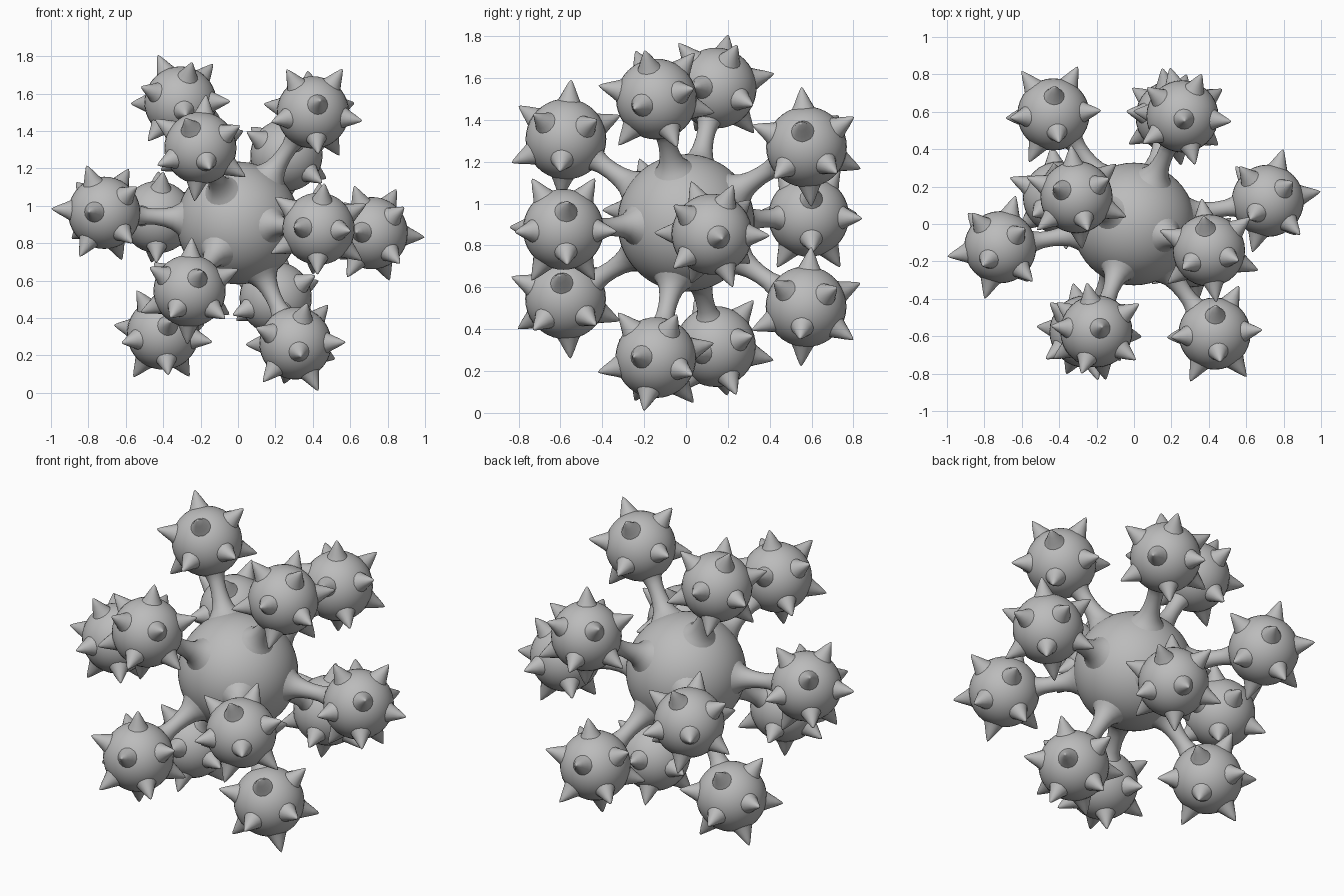
import bpy, bmesh, math
from mathutils import Vector, Matrix

if "Cube" in bpy.data.objects:
    bpy.data.objects.remove(bpy.data.objects["Cube"], do_unlink=True)

CENTRE = Vector((0, 0, 0.908))
CORE_R, BALL_R, REACH = 0.328, 0.193, 0.728

grey = bpy.data.materials.new("plain grey")
grey.use_nodes = True
grey.diffuse_color = (0.5, 0.5, 0.5, 1)
grey.node_tree.nodes["Principled BSDF"].inputs["Base Color"].default_value = (0.5, 0.5, 0.5, 1)


def icosahedral_directions(pole, neighbour):
    """Twelve evenly spread directions, fixed by one pole and one neighbour."""
    w = pole.normalized()
    u = (neighbour - w * neighbour.dot(w)).normalized()
    v = w.cross(u)
    ring = []
    for k in range(5):
        a = k * math.tau / 5
        ring.append((w + 2 * (u * math.cos(a) + v * math.sin(a))).normalized())
    half = [w] + ring
    return half + [-d for d in half]


def add_sphere(bm, centre, radius, u, v):
    bmesh.ops.create_uvsphere(bm, u_segments=u, v_segments=v, radius=radius,
                              matrix=Matrix.Translation(centre))


def add_lathe(bm, origin, axis, profile, sides):
    """Sweep (distance, radius) points round an axis."""
    rot = axis.to_track_quat('Z', 'Y')
    rings = []
    for dist, r in profile:
        rings.append([bm.verts.new(origin + rot @ Vector((
            r * math.cos(i * math.tau / sides), r * math.sin(i * math.tau / sides), dist)))
            for i in range(sides)])
    for lo, hi in zip(rings, rings[1:]):
        for i in range(sides):
            j = (i + 1) % sides
            bm.faces.new((lo[i], lo[j], hi[j], hi[i]))


def finish(name, bm):
    bmesh.ops.remove_doubles(bm, verts=bm.verts, dist=0.00001)
    mesh = bpy.data.meshes.new(name)
    bm.to_mesh(mesh)
    bm.free()
    mesh.materials.append(grey)
    mesh.shade_smooth()
    obj = bpy.data.objects.new(name, mesh)
    bpy.context.collection.objects.link(obj)
    return obj


directions = icosahedral_directions(Vector((-0.422, 0.198, 0.884)),
                                    Vector((-0.982, -0.17, 0.076)))

# Central core
bm = bmesh.new()
add_sphere(bm, CENTRE, CORE_R, 48, 32)
finish("core", bm)

# Stems flare into the core and into the balls
stem_profile = [(0.28, 0.125), (0.305, 0.1), (0.33, 0.078), (0.36, 0.06), (0.40, 0.049),
                (0.45, 0.043), (0.50, 0.044), (0.535, 0.052), (0.56, 0.066)]
spike_profile = [(0.165, 0.066), (0.187, 0.053), (0.21, 0.041), (0.245, 0.025),
                 (0.278, 0.008), (0.287, 0)]

for n, d in enumerate(directions, 1):
    hub = CENTRE + d * REACH

    bm = bmesh.new()
    add_lathe(bm, CENTRE, d, stem_profile, 24)
    finish(f"stem_{n}", bm)

    bm = bmesh.new()
    add_sphere(bm, hub, BALL_R, 32, 20)
    finish(f"ball_{n}", bm)

    # Spikes: the same spread mirrored across the stem, none where the stem joins
    bm = bmesh.new()
    for e in directions:
        s = e - 2 * e.dot(d) * d
        if s.dot(d) > -0.9:
            add_lathe(bm, hub, s, spike_profile, 16)
    finish(f"spikes_{n}", bm)
